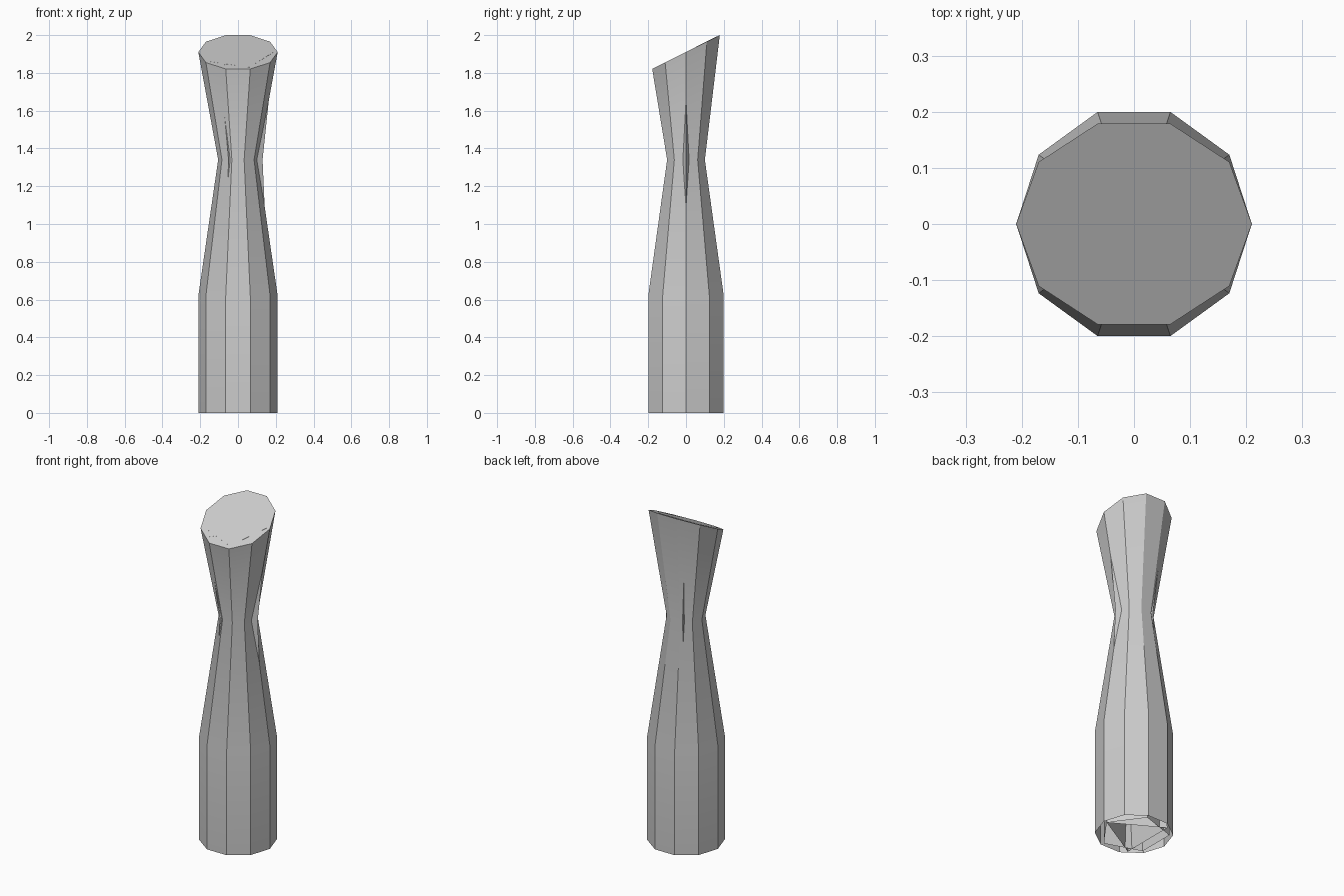
import bpy, bmesh
from math import cos, sin, pi, radians

if "Cube" in bpy.data.objects:
    bpy.data.objects.remove(bpy.data.objects["Cube"])


def tube(name, sides, rings, lift=0.0):
    """Open-bottomed tube; each ring is (z, x radius, y radius, x offset, slope in y)."""
    bm = bmesh.new()
    loops = []
    for z, rx, ry, ox, slope in rings:
        loop = []
        for i in range(sides):
            a = 2 * pi * i / sides
            y = ry * sin(a)
            loop.append(bm.verts.new((ox + rx * cos(a), y, z + slope * y)))
        loops.append(loop)
    for low, high in zip(loops, loops[1:]):
        for i in range(sides):
            j = (i + 1) % sides
            bm.faces.new((low[i], low[j], high[j], high[i]))
    bm.faces.new(loops[-1])  # slanted cap
    mesh = bpy.data.meshes.new(name)
    bm.to_mesh(mesh)
    bm.free()
    obj = bpy.data.objects.new(name, mesh)
    bpy.context.collection.objects.link(obj)
    bpy.ops.object.select_all(action='DESELECT')
    obj.select_set(True)
    bpy.context.view_layer.objects.active = obj
    bpy.ops.object.shade_smooth_by_angle(angle=radians(30))
    return obj


# Ten-sided waisted outer column with slanted top
tube("outer_column", 10, [
    (0.0, 0.21, 0.21, 0, 0),
    (0.62, 0.21, 0.21, 0, 0),
    (1.34, 0.105, 0.105, 0, 0),
    (1.91, 0.21, 0.188, 0, 0.5)])

# Simpler five-sided core
tube("middle_core", 5, [
    (0.0, 0.19, 0.19, 0, 0),
    (0.62, 0.19, 0.19, 0, 0),
    (1.34, 0.095, 0.095, 0, 0),
    (1.911, 0.19, 0.17, 0, 0.505)])

# Three-sided core whose edge pokes out at the waist
tube("inner_core", 3, [
    (0.0, 0.19, 0.19, 0, 0),
    (1.34, 0.12, 0.113, 0.01, 0),
    (1.911, 0.19, 0.17, 0, 0.505)])
